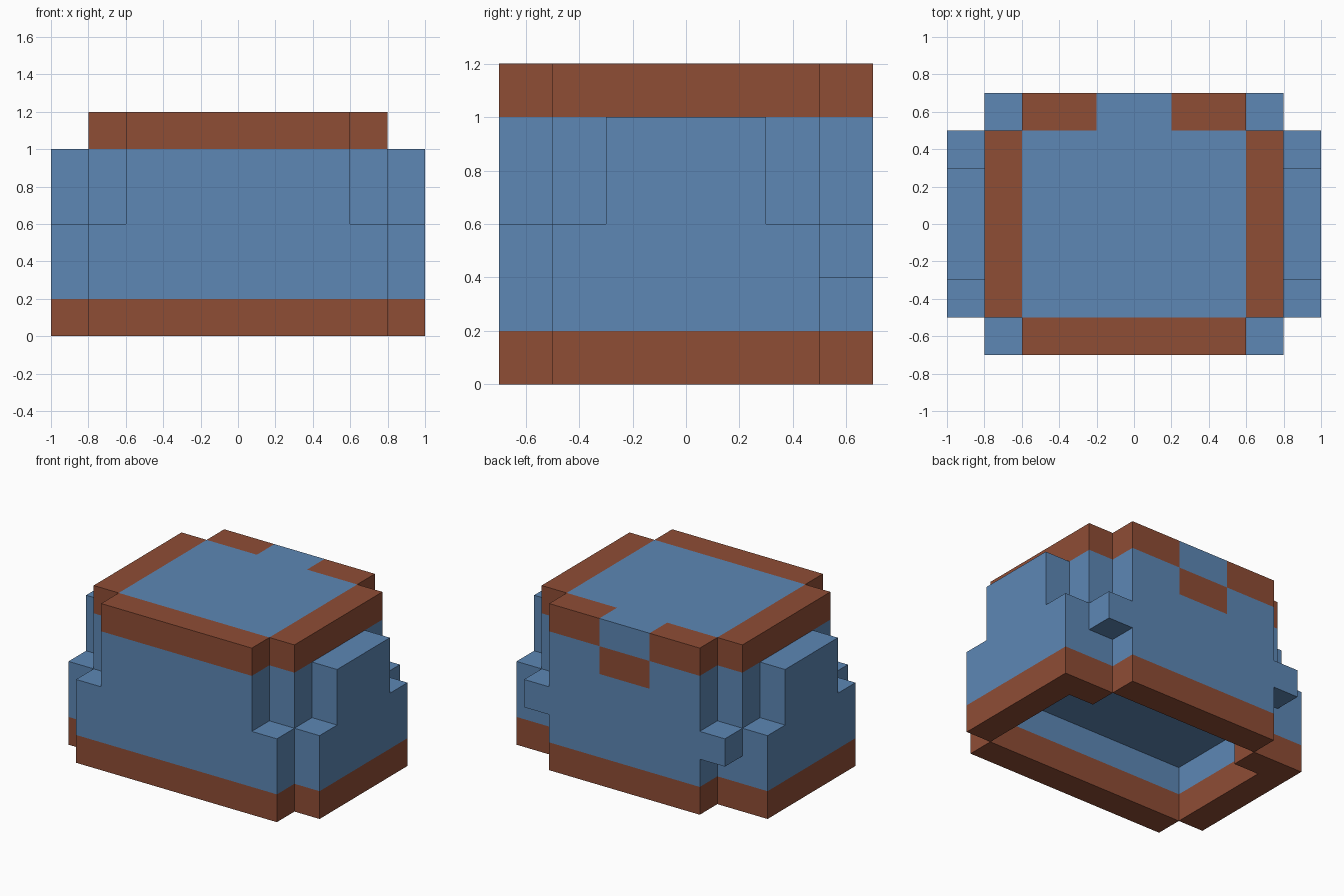
import bpy
import bmesh
from mathutils import Matrix, Vector

cube = bpy.data.objects.get("Cube")
if cube:
    bpy.data.objects.remove(cube, do_unlink=True)


def material(name, rgb):
    mat = bpy.data.materials.new(name)
    mat.use_nodes = True
    color = (*rgb, 1.0)
    mat.diffuse_color = color
    bsdf = next(n for n in mat.node_tree.nodes if n.type == 'BSDF_PRINCIPLED')
    bsdf.inputs["Base Color"].default_value = color
    return mat


blue = material("steel blue", (0.109, 0.242, 0.462))
brown = material("rust brown", (0.275, 0.074, 0.036))


def block(name, mat, x, y, z, mirror=False):
    """Box between the given (low, high) ranges, optionally mirrored in x."""
    lo, hi = Vector((x[0], y[0], z[0])), Vector((x[1], y[1], z[1]))
    bm = bmesh.new()
    bmesh.ops.create_cube(bm, size=1, matrix=Matrix.Translation((lo + hi) / 2)
                          @ Matrix.Diagonal((*(hi - lo), 1)))
    mesh = bpy.data.meshes.new(name)
    bm.to_mesh(mesh)
    bm.free()
    mesh.materials.append(mat)
    obj = bpy.data.objects.new(name, mesh)
    bpy.context.collection.objects.link(obj)
    if mirror:
        mod = obj.modifiers.new("mirror", 'MIRROR')
        mod.use_mirror_merge = False
    return obj


# Hollow lower ring: brown rim with blue wall above, open underneath
for part, mat, z in (("rim", brown, (0, 0.2)), ("lower_wall", blue, (0.2, 0.4))):
    block(part + "_front", mat, (-0.8, 0.8), (-0.7, -0.5), z)
    block(part + "_back", mat, (-0.6, 0.6), (0.5, 0.7), z)
    block(part + "_sides", mat, (0.8, 1.0), (-0.5, 0.5), z, True)
    block(part + "_back_corners", mat, (0.6, 0.8), (0.3, 0.5), z, True)

# Widest layer, whose underside closes the cavity
z = (0.4, 0.6)
block("middle_core", blue, (-0.8, 0.8), (-0.7, 0.7), z)
block("middle_sides", blue, (0.8, 1.0), (-0.5, 0.5), z, True)

# Upper body, stepped in at the corners
z = (0.6, 1.0)
block("upper_core", blue, (-0.8, 0.8), (-0.5, 0.5), z)
block("upper_front", blue, (-0.6, 0.6), (-0.7, -0.5), z)
block("side_bumps", blue, (0.8, 1.0), (-0.3, 0.3), z, True)

# Upper back with its brown strap patch
back = (0.5, 0.7)
block("upper_back", blue, (-0.6, 0.6), back, (0.6, 0.8))
block("upper_back_sides", blue, (0.2, 0.6), back, (0.8, 1.0), True)
block("back_patch", brown, (-0.2, 0.2), back, (0.8, 1.0))

# Crown: blue top framed by brown trim with a gap at the back
z = (1.0, 1.2)
block("crown_top", blue, (-0.6, 0.6), (-0.5, 0.5), z)
block("crown_back_gap", blue, (-0.2, 0.2), back, z)
block("crown_trim_front", brown, (-0.6, 0.6), (-0.7, -0.5), z)
block("crown_trim_sides", brown, (0.6, 0.8), (-0.5, 0.5), z, True)
block("crown_trim_back", brown, (0.2, 0.6), back, z, True)
